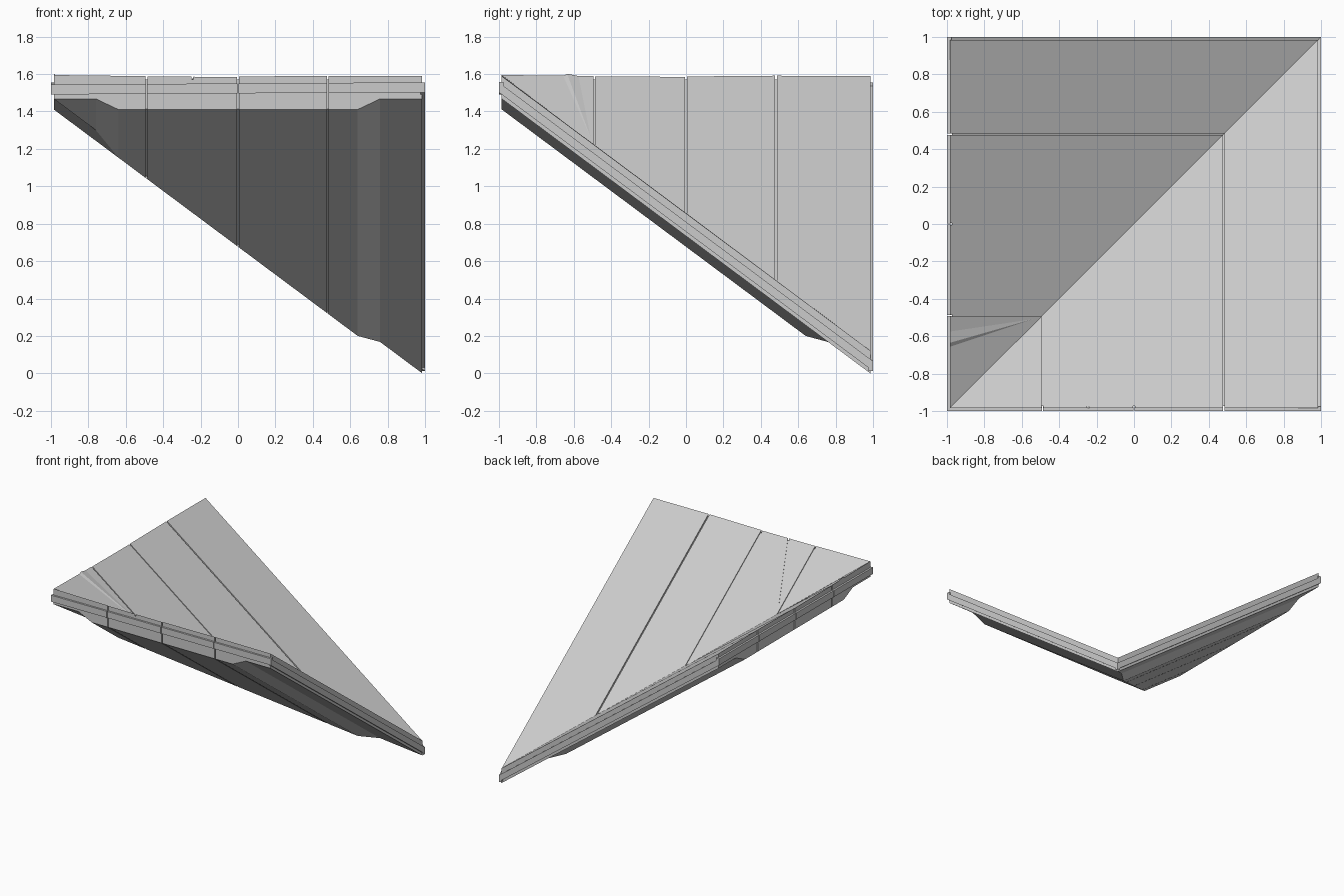
import bpy, bmesh

if "Cube" in bpy.data.objects:
    bpy.data.objects.remove(bpy.data.objects["Cube"])

SLOPE = 0.745
EDGE = 0.985
SEAMS = [-0.49, 0.0, 0.48]
GAP = 0.005


def height(d):
    return 0.857 - SLOPE * d


def thickness(x):
    # slab is thin at its ends and thick in the middle, with a short taper
    k = min(1, max(0, (0.76 - abs(x)) / 0.12))
    return 0.123 + 0.057 * k


def finish(bm, name):
    bmesh.ops.remove_doubles(bm, verts=bm.verts, dist=1e-4)
    bmesh.ops.dissolve_degenerate(bm, edges=bm.edges, dist=1e-4)
    bmesh.ops.recalc_face_normals(bm, faces=bm.faces)
    mesh = bpy.data.meshes.new(name)
    bm.to_mesh(mesh)
    bm.free()
    ob = bpy.data.objects.new(name, mesh)
    bpy.context.collection.objects.link(ob)
    return ob


def both(bm, pts, faces):
    # add a shape and its reflection across the valley line x = y
    for swap in (False, True):
        vs = [bm.verts.new((y, x, z) if swap else (x, y, z)) for x, y, z in pts]
        for f in faces:
            bm.faces.new([vs[i] for i in f])


def valley_board(name, x0, x1, inset=0.0, lift=(0, 0)):
    # L-shaped board: runs down the slope and mitres at the valley
    xs = [x0] + [b for b in (-0.76, -0.64, 0.64, 0.76) if x0 < b < x1] + [x1]
    y0 = -EDGE + inset
    pts, faces = [], []
    for x in xs:
        up = lift[0] + (lift[1] - lift[0]) * (x - x0) / (x1 - x0)
        for y in (y0, x):
            pts.append((x, y, height(y) - inset + up))
            pts.append((x, y, height(y) - thickness(x) + inset))
    for i in range(len(xs) - 1):
        a, b = 4 * i, 4 * i + 4
        faces += [(a, b, b + 2, a + 2), (a + 1, a + 3, b + 3, b + 1),
                  (a, a + 1, b + 1, b)]
    e = 4 * (len(xs) - 1)
    faces += [(0, 2, 3, 1), (e, e + 1, e + 3, e + 2)]
    bm = bmesh.new()
    both(bm, pts, faces)
    return finish(bm, name)


BOX = [(0, 1, 3, 2), (4, 6, 7, 5), (0, 4, 5, 1), (2, 3, 7, 6), (0, 2, 6, 4), (1, 5, 7, 3)]

# Four boards per slope, slightly uneven on top, over a recessed core
cuts = [-EDGE] + SEAMS + [EDGE]
lifts = [(0.004, -0.002), (-0.004, -0.006), (-0.004, 0.0), (0.0, -0.002)]
boards = []
for i in range(4):
    a = cuts[i] + (GAP if i else 0)
    b = cuts[i + 1] - (GAP if i < 3 else 0)
    boards.append(valley_board(f"roof_board_{i + 1}", a, b, lift=lifts[i]))
valley_board("roof_core", -EDGE + 0.012, EDGE - 0.012, inset=0.012)

# Level trim strips along the two upper edges, split at the board seams
bm = bmesh.new()
ends = [-1.0] + SEAMS + [1.0]
for i in range(4):
    a = ends[i] + (0.003 if i else 0)
    b = ends[i + 1] - (0.003 if i < 3 else 0)
    both(bm, [(x, y, z + 0.006 * x) for x in (a, b) for y in (-1.0, -0.975)
              for z in (1.497, 1.55)], BOX)
finish(bm, "upper_edge_trim")

# Sloping trim strips along the two outer edges
bm = bmesh.new()
both(bm, [(x, y, height(y) - d) for x in (0.975, 1.0) for y in (-1.0, 1.0)
          for d in (0.1, 0.047)], BOX)
finish(bm, "sloping_edge_trim")

# Raised split in the smallest board
bm = bmesh.new()
pts = [(x, y, height(x) + d) for x, y, d in
       ((-0.5, -0.497, -0.003), (-0.984, -0.57, -0.002),
        (-0.984, -0.66, -0.002), (-0.984, -0.635, 0.011))]
vs = [bm.verts.new(p) for p in pts]
for f in ((0, 1, 2), (0, 1, 3), (0, 2, 3), (1, 2, 3)):
    bm.faces.new([vs[i] for i in f])
finish(bm, "raised_split")

# Crack cut into the second board
bm = bmesh.new()
pts = [(x + w, y, height(y) + d) for x, y, k in ((-0.46, -0.55, 0.001), (-0.235, -1.0, 0.006))
       for w in (-k, k) for d in (-0.02, 0.02)]
vs = [bm.verts.new(p) for p in pts]
for f in BOX:
    bm.faces.new([vs[i] for i in f])
cutter = finish(bm, "crack_cutter")
cutter.hide_render = True
cutter.display_type = 'WIRE'
mod = boards[1].modifiers.new("crack", 'BOOLEAN')
mod.operation = 'DIFFERENCE'
mod.object = cutter
mod.solver = 'EXACT'
